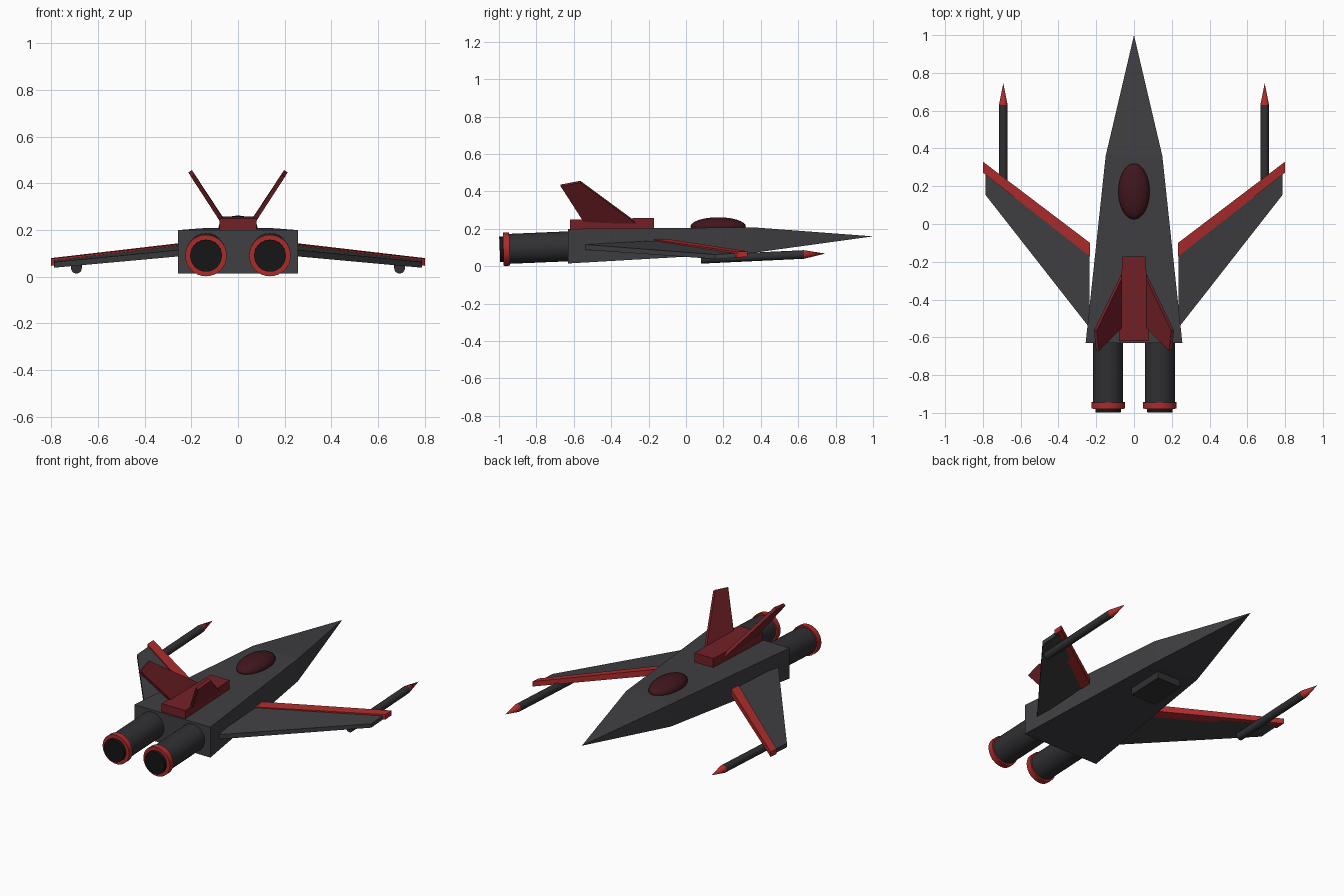
import bpy, bmesh
from mathutils import Vector, Matrix

if "Cube" in bpy.data.objects:
    bpy.data.objects.remove(bpy.data.objects["Cube"])


def material(name, rgb):
    m = bpy.data.materials.new(name)
    m.diffuse_color = (*rgb, 1)
    m.use_nodes = True
    m.node_tree.nodes["Principled BSDF"].inputs["Base Color"].default_value = m.diffuse_color
    return m


HULL = material("hull_grey", (0.05, 0.05, 0.056))
DARK = material("dark_metal", (0.03, 0.03, 0.034))
BLACK = material("nozzle_black", (0.008, 0.008, 0.009))
RED = material("red_trim", (0.42, 0.025, 0.025))
CRIMSON = material("fin_red", (0.17, 0.015, 0.02))
GLASS = material("canopy_glass", (0.05, 0.008, 0.012))


def finish(bm, name, mat, mirror=False, smooth=False):
    bmesh.ops.recalc_face_normals(bm, faces=bm.faces)
    me = bpy.data.meshes.new(name)
    bm.to_mesh(me)
    bm.free()
    ob = bpy.data.objects.new(name, me)
    bpy.context.collection.objects.link(ob)
    me.materials.append(mat)
    if smooth:
        bpy.ops.object.select_all(action='DESELECT')
        ob.select_set(True)
        bpy.context.view_layer.objects.active = ob
        bpy.ops.object.shade_smooth_by_angle()
    if mirror:
        ob.modifiers.new("Mirror", 'MIRROR').use_mirror_merge = False
    return ob


def loft(name, mat, sections, mirror=False):
    """Skin a row of four-point sections, capped at both ends."""
    bm = bmesh.new()
    rings = [[bm.verts.new(p) for p in s] for s in sections]
    for a, b in zip(rings, rings[1:]):
        for i in range(4):
            j = (i + 1) % 4
            bm.faces.new((a[i], a[j], b[j], b[i]))
    bm.faces.new(rings[0])
    bm.faces.new(rings[-1])
    bmesh.ops.remove_doubles(bm, verts=bm.verts, dist=1e-5)
    return finish(bm, name, mat, mirror)


def rect(y, w, z0, z1):
    return [(-w, y, z0), (w, y, z0), (w, y, z1), (-w, y, z1)]


def slab(x, y0, z0, y1, z1, t):
    """Chordwise wing section: top edge from (y0, z0) to (y1, z1), thickness t."""
    return [(x, y0, z0), (x, y1, z1), (x, y1, z1 - t), (x, y0, z0 - t)]


def rod(name, mat, p0, p1, r0, r1):
    """Mirrored cylinder or cone running from p0 to p1."""
    p0, p1 = Vector(p0), Vector(p1)
    d = p1 - p0
    rot = Vector((0, 0, 1)).rotation_difference(d).to_matrix().to_4x4()
    bm = bmesh.new()
    bmesh.ops.create_cone(bm, cap_ends=True, segments=32, radius1=r0, radius2=r1,
                          depth=d.length, matrix=Matrix.Translation((p0 + p1) / 2) @ rot)
    return finish(bm, name, mat, True, True)


# Fuselage: tapered box drawn to a needle nose
tip = (0, 1.0, 0.16)
bm = bmesh.new()
rear = [bm.verts.new(p) for p in rect(-0.63, 0.256, 0.015, 0.2)]
mid = [bm.verts.new(p) for p in rect(0.36, 0.15, 0.072, 0.208)]
nose = bm.verts.new(tip)
bm.faces.new(rear)
for i in range(4):
    j = (i + 1) % 4
    bm.faces.new((rear[i], rear[j], mid[j], mid[i]))
    bm.faces.new((mid[i], mid[j], nose))
finish(bm, "fuselage", HULL)

# Belly intake box
loft("belly_intake", DARK, [rect(0.08, 0.085, 0.014, 0.08), rect(0.30, 0.08, 0.027, 0.09)])

# Canopy: flattened ellipsoid
bm = bmesh.new()
bmesh.ops.create_uvsphere(bm, u_segments=32, v_segments=16, radius=1,
                          matrix=Matrix.Translation((0, 0.172, 0.212)) @ Matrix.Diagonal((0.083, 0.148, 0.05, 1)))
finish(bm, "canopy", GLASS, smooth=True)

# Dorsal block and canted tail fins
loft("dorsal_block", CRIMSON, [rect(-0.62, 0.08, 0.18, 0.25), rect(-0.172, 0.062, 0.19, 0.259)])
fin = [(0.062, -0.27, 0.235), (0.205, -0.565, 0.452), (0.193, -0.67, 0.432), (0.062, -0.54, 0.23)]
offset = Vector((0.015, 0, -0.01))
loft("tail_fin", CRIMSON, [[Vector(p) - offset * 0.5 for p in fin],
                           [Vector(p) + offset * 0.5 for p in fin]], True)

# Forward-swept wings with red leading edges
loft("wing", HULL, [slab(0.235, -0.55, 0.117, -0.14, 0.138, 0.028),
                    slab(0.787, 0.155, 0.063, 0.29, 0.071, 0.024)], True)
loft("wing_leading_edge", RED, [slab(0.233, -0.172, 0.142, -0.10, 0.146, 0.037),
                                slab(0.80, 0.272, 0.077, 0.33, 0.08, 0.03)], True)

# Wingtip missiles
rod("missile_body", DARK, (0.692, 0.08, 0.037), (0.692, 0.63, 0.063), 0.023, 0.023)
rod("missile_tip", RED, (0.692, 0.63, 0.063), (0.692, 0.745, 0.068), 0.023, 0)

# Twin engines
rod("engine_tube", DARK, (0.137, -0.95, 0.093), (0.137, -0.55, 0.11), 0.08, 0.08)
rod("engine_ring", RED, (0.137, -0.977, 0.091), (0.137, -0.943, 0.092), 0.089, 0.089)
rod("engine_nozzle", BLACK, (0.137, -0.996, 0.09), (0.137, -0.95, 0.092), 0.068, 0.068)
